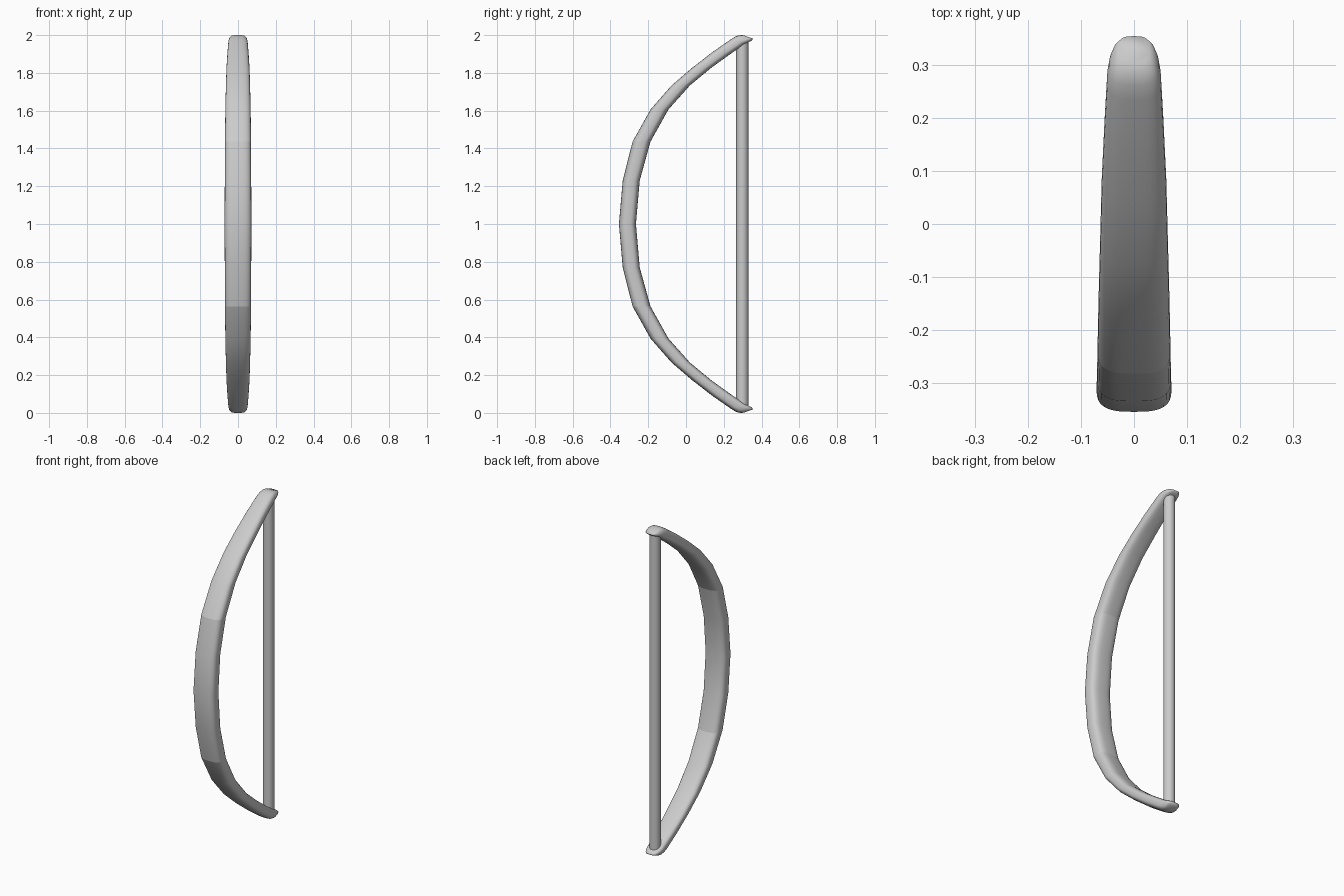
import bpy, bmesh, math

cube = bpy.data.objects.get("Cube")
if cube:
    bpy.data.objects.remove(cube)

grey = bpy.data.materials.new("light_grey")
grey.use_nodes = True
colour = (0.6, 0.6, 0.6, 1)
grey.diffuse_color = colour
grey.node_tree.nodes["Principled BSDF"].inputs["Base Color"].default_value = colour

SIDES = 32


def finish(bm, name):
    bmesh.ops.recalc_face_normals(bm, faces=bm.faces)
    for f in bm.faces:
        f.smooth = True
    mesh = bpy.data.meshes.new(name)
    bm.to_mesh(mesh)
    bm.free()
    mesh.materials.append(grey)
    obj = bpy.data.objects.new(name, mesh)
    bpy.context.collection.objects.link(obj)
    return obj


def rounded(angle):
    """Point on a unit superellipse, a soft rectangle."""
    c, s = math.cos(angle), math.sin(angle)
    return [math.copysign(abs(v) ** (2 / 3), v) for v in (c, s)]


# Upper limb sections: front y, front z, back y, back z, half width
upper = [
    (-0.355, 1.0, -0.265, 1.0, 0.071),
    (-0.335, 1.23, -0.245, 1.23, 0.070),
    (-0.283, 1.436, -0.188, 1.436, 0.069),
    (-0.188, 1.606, -0.093, 1.606, 0.067),
    (-0.077, 1.733, 0.02, 1.733, 0.064),
    (0.034, 1.828, 0.135, 1.828, 0.061),
    (0.14, 1.91, 0.235, 1.9, 0.056),
    (0.235, 1.976, 0.315, 1.955, 0.051),
    (0.262, 1.993, 0.336, 1.964, 0.047),
    (0.285, 2.0, 0.35, 1.973, 0.04),
    (0.305, 1.999, 0.355, 1.981, 0.03),
]
# Lower limb mirrors the upper one
lower = [(fy, 2 - fz, by, 2 - bz, w) for fy, fz, by, bz, w in upper[:0:-1]]
sections = lower + upper

bm = bmesh.new()
rings = []
for fy, fz, by, bz, w in sections:
    ring = []
    for i in range(SIDES):
        u, v = rounded(math.tau * i / SIDES)
        t = (v + 1) / 2
        ring.append(bm.verts.new((u * w, fy + (by - fy) * t, fz + (bz - fz) * t)))
    rings.append(ring)
for a, b in zip(rings, rings[1:]):
    for i in range(SIDES):
        j = (i + 1) % SIDES
        bm.faces.new((a[i], a[j], b[j], b[i]))
for ring in (rings[0], rings[-1]):
    bm.faces.new(ring)

# Crisp breaks where the grip meets the limbs
middle = len(lower)
for ring in (rings[middle - 2], rings[middle + 2]):
    for i in range(SIDES):
        bm.edges.get((ring[i], ring[(i + 1) % SIDES])).smooth = False
finish(bm, "bow_limbs")

# Straight string between the tips
bm = bmesh.new()
bmesh.ops.create_cone(bm, cap_ends=True, segments=24, radius1=0.032, radius2=0.032, depth=1.93)
bmesh.ops.translate(bm, verts=bm.verts, vec=(0, 0.298, 1))
for e in bm.edges:
    e.smooth = e.calc_face_angle(0) < 0.7
finish(bm, "bow_string")
